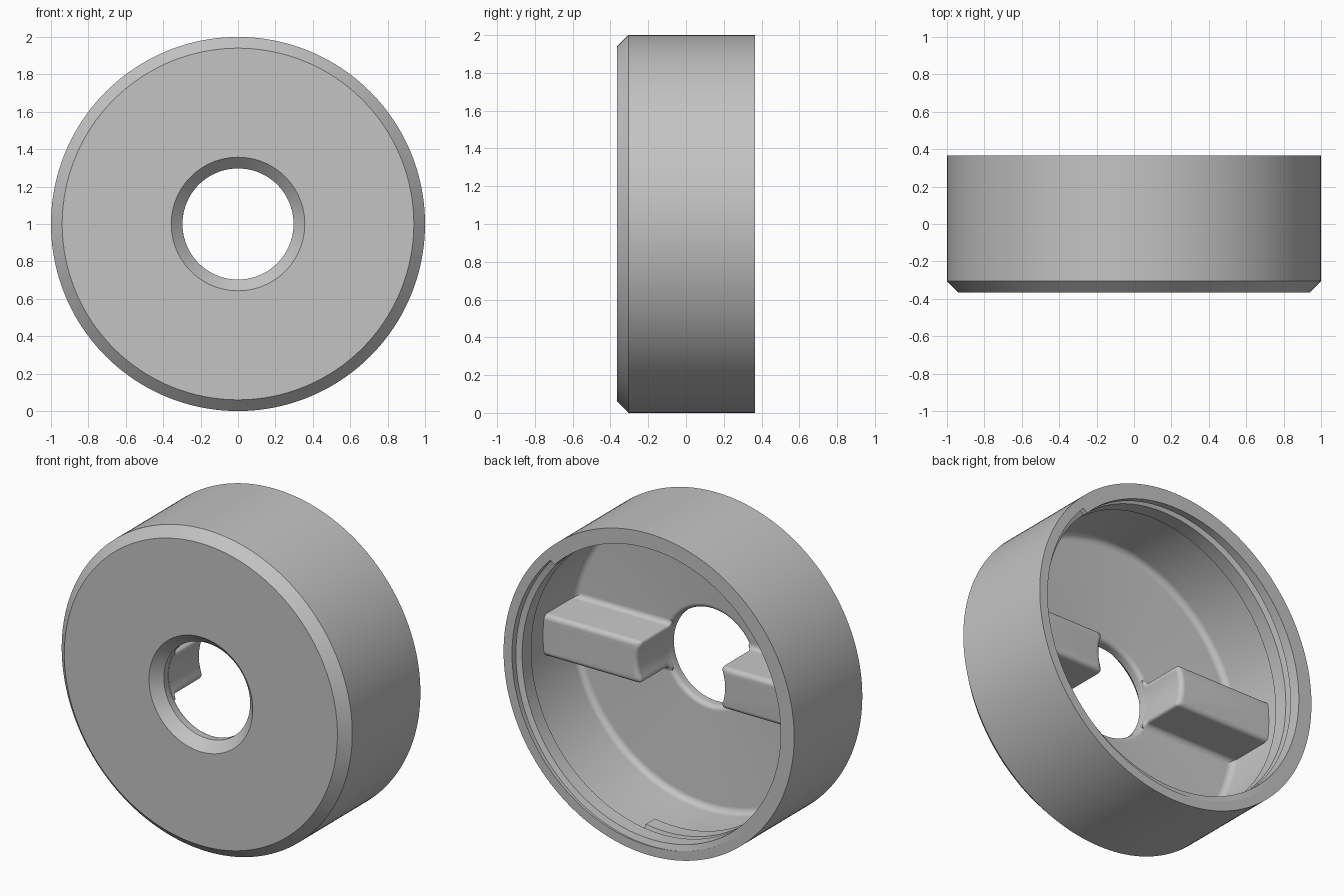
import bpy, bmesh, math

cube = bpy.data.objects.get("Cube")
if cube:
    bpy.data.objects.remove(cube)

grey = bpy.data.materials.new("plain grey")
grey.use_nodes = True
colour = (0.55, 0.55, 0.55, 1)
grey.diffuse_color = colour
grey.node_tree.nodes["Principled BSDF"].inputs["Base Color"].default_value = colour

HALF = 0.365      # half the depth
WALL = 0.942      # inner wall radius
BORE = 0.297      # centre hole radius
FLOOR = -0.24     # inside floor
RIB_TOP = 0.06
RIB_HALF = 0.13
STEPS = 6


def arc(cx, cy, r, start, end):
    """Points on a circular arc, angles in degrees."""
    angles = [math.radians(start + (end - start) * i / STEPS) for i in range(STEPS + 1)]
    return [(cx + r * math.cos(a), cy + r * math.sin(a)) for a in angles]


def loft(name, rings, close_rings=False, caps=False):
    """Skin a list of closed point loops."""
    bm = bmesh.new()
    loops = [[bm.verts.new(p) for p in ring] for ring in rings]
    pairs = list(zip(loops, loops[1:]))
    if close_rings:
        pairs.append((loops[-1], loops[0]))
    for a, b in pairs:
        n = len(a)
        for i in range(n):
            j = (i + 1) % n
            bm.faces.new((a[i], a[j], b[j], b[i]))
    if caps:
        bm.faces.new(loops[0])
        bm.faces.new(loops[-1])
    bmesh.ops.recalc_face_normals(bm, faces=bm.faces)
    mesh = bpy.data.meshes.new(name)
    bm.to_mesh(mesh)
    bm.free()
    mesh.materials.append(grey)
    obj = bpy.data.objects.new(name, mesh)
    bpy.context.collection.objects.link(obj)
    bpy.ops.object.select_all(action='DESELECT')
    obj.select_set(True)
    bpy.context.view_layer.objects.active = obj
    bpy.ops.object.shade_smooth_by_angle(angle=math.radians(30))
    return obj


def around(r, y, a):
    return (r * math.sin(a), y, 1 + r * math.cos(a))


# Cup: chamfered front, bored floor, filleted inside
edge = 0.06
profile = [(BORE, edge - HALF), (BORE + edge, -HALF), (1 - edge, -HALF),
           (1, edge - HALF), (1, HALF), (WALL, HALF)]
profile += arc(WALL - 0.04, FLOOR + 0.04, 0.04, 0, -90)
profile += arc(BORE + 0.03, FLOOR - 0.03, 0.03, 90, 180)
SEG = 160
loft("cup", [[around(r, y, math.tau * i / SEG) for r, y in profile]
             for i in range(SEG)], close_rings=True)


# Two ribs running from the bore to the wall
def rib_outline(side, y, grow):
    half = RIB_HALF + grow
    inner = BORE - min(grow, 0)
    corner = 0.03
    points = []
    n = 24
    for i in range(n + 1):
        z = half * math.cos(math.pi * i / n)
        u = max(0, (abs(z) - half + corner) / corner)
        x = math.sqrt(inner ** 2 - z ** 2) + corner * (1 - math.sqrt(max(0, 1 - u * u)))
        points.append((side * x, y, 1 + z))
    for i in range(n + 1):
        z = -half * math.cos(math.pi * i / n)
        points.append((side * math.sqrt((WALL + 0.005) ** 2 - z ** 2), y, 1 + z))
    return points


round_off = 0.03
levels = [(FLOOR - 0.02, round_off)]
levels += [(y, g) for g, y in arc(round_off, FLOOR + round_off, round_off, 270, 180)]
levels += [(y, g) for g, y in arc(-round_off, RIB_TOP - round_off, round_off, 0, 90)]
for side, label in ((1, "left"), (-1, "right")):
    loft(label + "_rib", [rib_outline(side, y, g) for y, g in levels], caps=True)

# Helical thread ridge that runs out through the back rim
PITCH, WIDTH, TURNS = 0.13, 0.09, 1.65
CREST, ROOT, FLANK = 0.907, WALL + 0.003, 0.012
rings = []
count = 240
for i in range(count + 1):
    t = TURNS * i / count
    a = math.pi - 0.14 + math.tau * t
    high = HALF - 0.15 + PITCH * t
    low = high - WIDTH
    section = [(ROOT, low - FLANK), (CREST, low), (CREST, high), (ROOT, high + FLANK)]
    rings.append([around(r, min(y, HALF), a) for r, y in section])
loft("thread_ridge", rings, caps=True)
